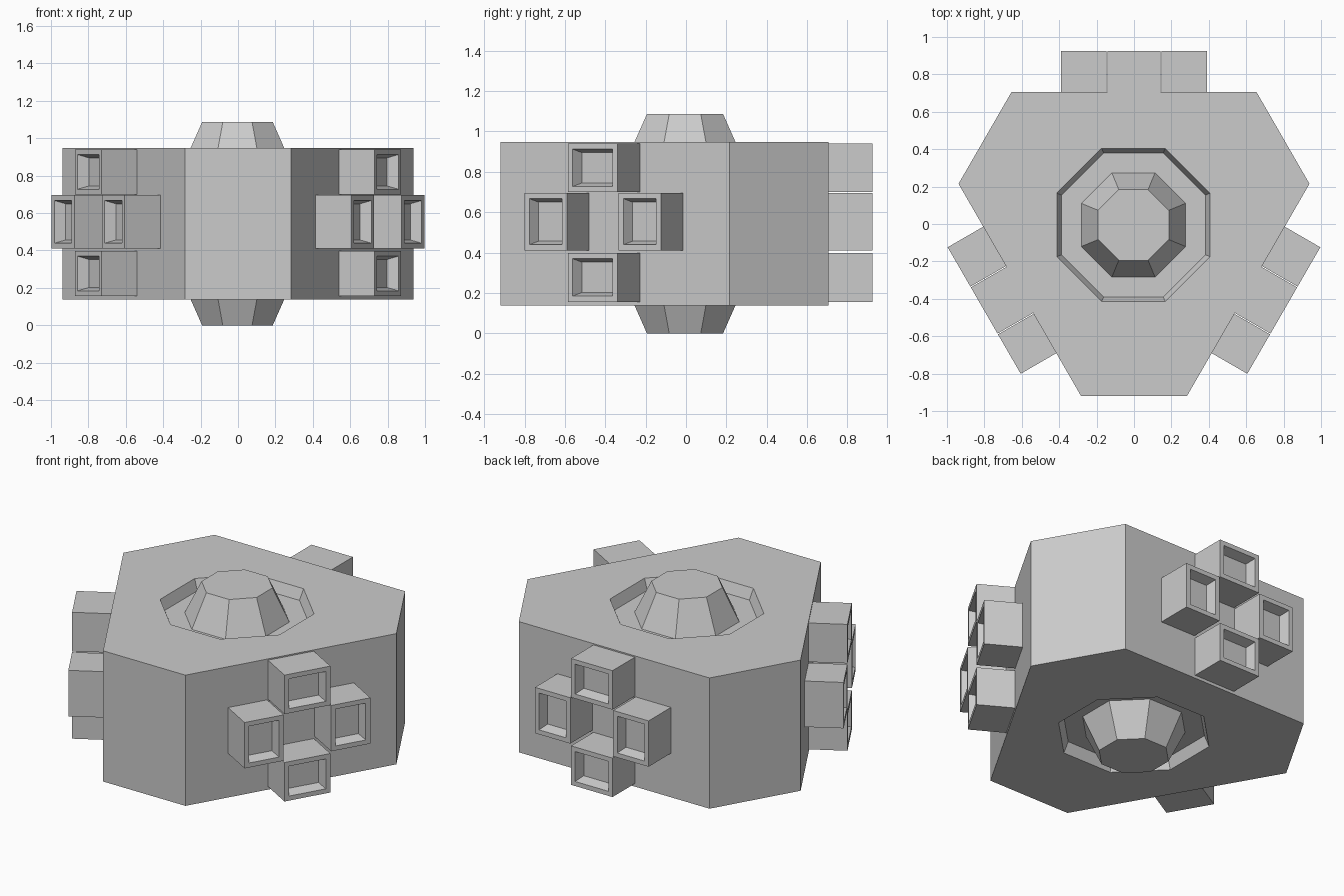
import bpy, bmesh
from math import sin, cos, pi, radians
from mathutils import Matrix, Vector

if "Cube" in bpy.data.objects:
    bpy.data.objects.remove(bpy.data.objects["Cube"])

Z0, Z1, TOP = 0.137, 0.949, 1.086
MID = TOP / 2
FLOOR = Z1 - 0.066


def add_object(name, bm):
    bmesh.ops.recalc_face_normals(bm, faces=bm.faces)
    mesh = bpy.data.meshes.new(name)
    bm.to_mesh(mesh)
    bm.free()
    obj = bpy.data.objects.new(name, mesh)
    bpy.context.collection.objects.link(obj)
    return obj


def loft(name, outlines):
    """Closed solid through a list of (points, z) outlines."""
    bm = bmesh.new()
    rings = [[bm.verts.new((x, y, z)) for x, y in pts] for pts, z in outlines]
    n = len(rings[0])
    for a, b in zip(rings, rings[1:]):
        for i in range(n):
            j = (i + 1) % n
            bm.faces.new((a[i], a[j], b[j], b[i]))
    bm.faces.new(rings[0])
    bm.faces.new(rings[-1])
    return add_object(name, bm)


def octagon(apothem):
    r = apothem / cos(pi / 8)
    return [(r * cos(pi / 8 + i * pi / 4) - 0.003,
             r * sin(pi / 8 + i * pi / 4) - 0.005) for i in range(8)]


# Six-sided body: three short corner sides, three long sides
outline = []
for k in range(3):
    a = radians(-90 + 120 * k)
    for t in (-0.283, 0.283):
        outline.append((0.92 * cos(a) - t * sin(a), 0.92 * sin(a) + t * cos(a)))
body = loft("body", [(outline, Z0), (outline, Z1)])

# Octagonal recess and dome on top, mirrored underneath
for side, flip in (("top", False), ("bottom", True)):
    def z(v):
        return 2 * MID - v if flip else v
    cutter = loft(side + "_recess_cutter",
                  [(octagon(0.385), z(FLOOR)), (octagon(0.435), z(FLOOR + 0.132))])
    cutter.hide_render = True
    cutter.hide_set(True)
    mod = body.modifiers.new(side + "_recess", "BOOLEAN")
    mod.operation = "DIFFERENCE"
    mod.solver = "EXACT"
    mod.object = cutter
    loft(side + "_dome", [(octagon(0.279), z(FLOOR)), (octagon(0.189), z(TOP))])


# Thruster blocks with a tapered socket in the outer face
def block(name, angle, t, zc, width, height):
    bm = bmesh.new()
    inner, outer = 0.70, 0.925
    place = (Matrix.Rotation(angle, 4, "Z")
             @ Matrix.Translation(((inner + outer) / 2, t, zc))
             @ Matrix.Diagonal((outer - inner, width, height, 1)))
    bmesh.ops.create_cube(bm, size=1, matrix=place)
    bm.normal_update()
    out = Vector((cos(angle), sin(angle), 0))
    face = max(bm.faces, key=lambda f: f.normal.dot(out))
    bmesh.ops.inset_region(bm, faces=[face], thickness=0.04)
    bmesh.ops.inset_region(bm, faces=[face], thickness=0.025, depth=-0.06)
    add_object(name, bm)


for k, side in enumerate(("right", "back", "left")):
    a = radians(-30 + 120 * k)
    block(side + "_upper_block", a, 0, 0.82, 0.285, 0.242)
    block(side + "_lower_block", a, 0, 0.277, 0.285, 0.242)
    for s, label in ((-1, "first"), (1, "second")):
        block(f"{side}_{label}_side_block", a, s * 0.269, 0.553, 0.243, 0.285)
